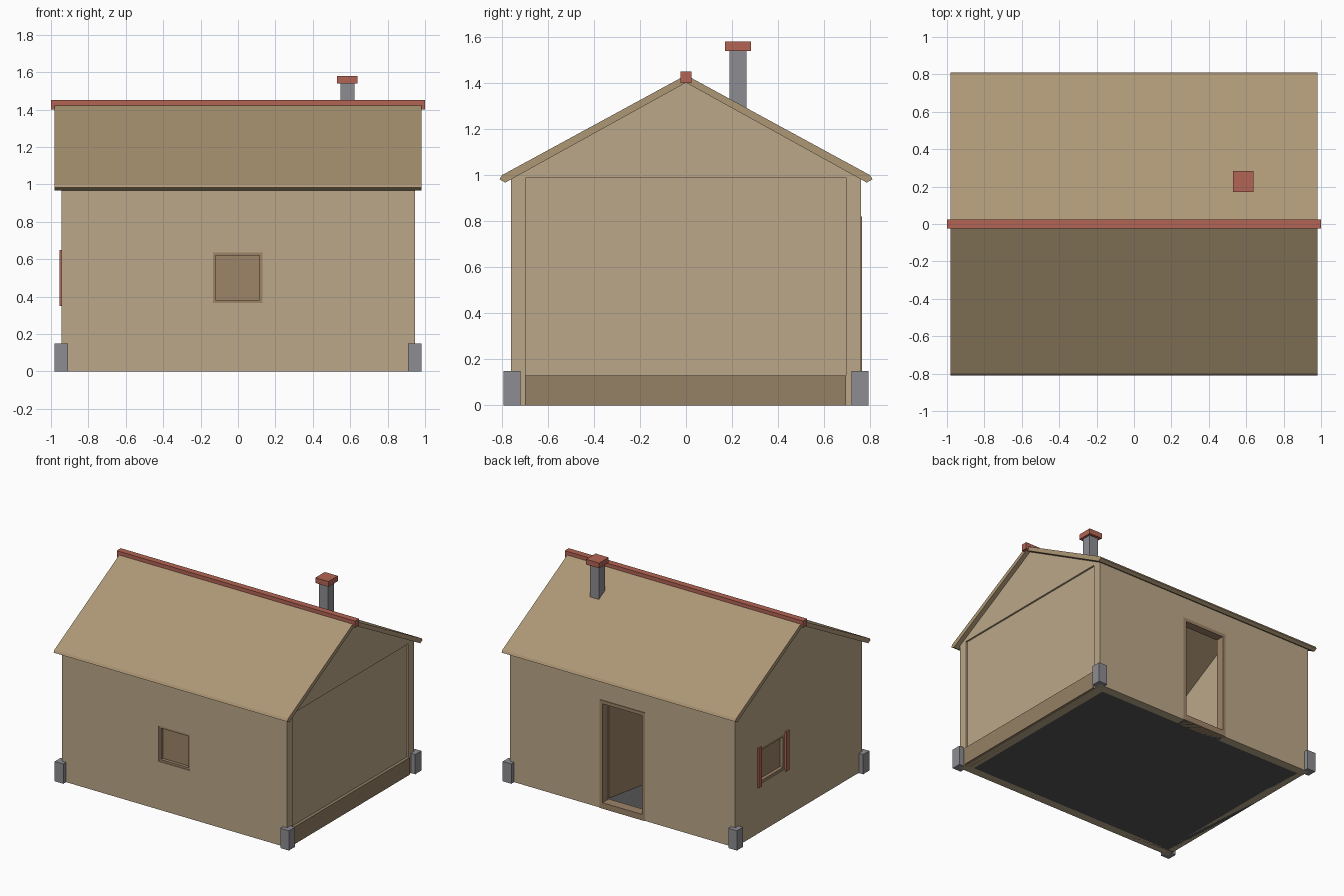
import bpy, bmesh, math
from mathutils import Matrix

if "Cube" in bpy.data.objects:
    bpy.data.objects.remove(bpy.data.objects["Cube"])


def material(name, rgb):
    m = bpy.data.materials.new(name)
    m.diffuse_color = (*rgb, 1)
    m.use_nodes = True
    m.node_tree.nodes["Principled BSDF"].inputs["Base Color"].default_value = m.diffuse_color
    return m


PLASTER = material("plaster", (0.50, 0.39, 0.25))
THATCH = material("roof_tan", (0.42, 0.31, 0.18))
WOOD = material("wood", (0.34, 0.23, 0.14))
PLINTH = material("plinth", (0.30, 0.22, 0.13))
RED = material("red", (0.45, 0.13, 0.09))
STONE = material("stone", (0.27, 0.27, 0.29))
DARK = material("floor_grey", (0.09, 0.09, 0.09))


def finish(name, bm, mat):
    bmesh.ops.recalc_face_normals(bm, faces=bm.faces[:])
    me = bpy.data.meshes.new(name)
    bm.to_mesh(me)
    bm.free()
    me.materials.append(mat)
    ob = bpy.data.objects.new(name, me)
    bpy.context.collection.objects.link(ob)
    return ob


def box(name, x, y, z, mat):
    """Box from (min, max) ranges."""
    bm = bmesh.new()
    bmesh.ops.create_cube(bm, size=1)
    for v in bm.verts:
        v.co = [r[0] if c < 0 else r[1] for c, r in zip(v.co, (x, y, z))]
    return finish(name, bm, mat)


def prism(name, profile, x0, x1, mat):
    """Extrude a (y, z) profile along x."""
    bm = bmesh.new()
    f = bm.faces.new([bm.verts.new((x0, y, z)) for y, z in profile])
    ext = bmesh.ops.extrude_face_region(bm, geom=[f])
    for v in ext["geom"]:
        if isinstance(v, bmesh.types.BMVert):
            v.co.x = x1
    return finish(name, bm, mat)


def place(name, axis, a, d, z, mat):
    """Box with run a along a wall and depth d through it."""
    x, y = (a, d) if axis == "x" else (d, a)
    return box(name, x, y, z, mat)


def pierced_wall(name, axis, run, d, hole, hz, top):
    """Wall built from pieces around one opening."""
    place(name + "_left", axis, (run[0], hole[0]), d, (0, top), PLASTER)
    place(name + "_right", axis, (hole[1], run[1]), d, (0, top), PLASTER)
    place(name + "_above", axis, hole, d, (hz[1], top), PLASTER)
    if hz[0] > 0:
        place(name + "_below", axis, hole, d, (0, hz[0]), PLASTER)


def frame(name, axis, a, d, z, w, mat, bottom=True):
    """Rectangular frame of bars."""
    place(name + "_side_a", axis, (a[0], a[0] + w), d, z, mat)
    place(name + "_side_b", axis, (a[1] - w, a[1]), d, z, mat)
    inner = (a[0] + w, a[1] - w)
    place(name + "_top", axis, inner, d, (z[1] - w, z[1]), mat)
    if bottom:
        place(name + "_bottom", axis, inner, d, (z[0], z[0] + w), mat)


# Walls
H = 0.99
pierced_wall("front_wall", "x", (-0.945, 0.945), (-0.76, -0.695), (-0.135, 0.13), (0.365, 0.635), H)
pierced_wall("back_wall", "x", (-0.945, 0.945), (0.695, 0.76), (-0.185, 0.185), (0, 0.815), H)
pierced_wall("left_wall", "y", (-0.695, 0.695), (-0.943, -0.88), (0.16, 0.455), (0.365, 0.635), H)
box("right_wall", (0.87, 0.932), (-0.695, 0.695), (0, H), PLASTER)
for s, side in ((-1, "left"), (1, "right")):
    prism(side + "_gable", [(-0.76, H), (0.76, H), (0, 1.405)], s * 0.88, s * 0.945, PLASTER)
box("right_plinth", (0.9, 0.955), (-0.7, 0.695), (0, 0.13), PLINTH)
box("floor", (-0.94, 0.94), (-0.755, 0.755), (0.0, 0.03), DARK)

# Windows
frame("front_window_frame", "x", (-0.135, 0.13), (-0.755, -0.70), (0.365, 0.635), 0.016, WOOD)
box("front_window_panel", (-0.12, 0.115), (-0.73, -0.72), (0.38, 0.62), WOOD)
frame("left_window_frame", "y", (0.16, 0.455), (-0.94, -0.89), (0.365, 0.635), 0.02, WOOD)
box("left_window_panel", (-0.915, -0.905), (0.18, 0.435), (0.385, 0.615), WOOD)
for n, y in (("a", (0.125, 0.16)), ("b", (0.455, 0.49))):
    box("red_window_strip_" + n, (-0.955, -0.94), y, (0.35, 0.65), RED)

# Doorway with a leaf swung inward
frame("door_frame", "x", (-0.19, 0.19), (0.70, 0.765), (0.0, 0.82), 0.025, WOOD, False)
box("door_threshold", (-0.165, 0.165), (0.69, 0.765), (0, 0.045), WOOD)
leaf = box("door_leaf", (-0.32, 0), (-0.02, 0), (0.05, 0.785), WOOD)
leaf.matrix_world = Matrix.Translation((0.163, 0.69, 0)) @ Matrix.Rotation(math.radians(78), 4, "Z")

# Roof slopes and ridge
for s, side in ((-1, "front"), (1, "back")):
    prism(side + "_roof", [(0, 1.435), (s * 0.80, 1.0), (s * 0.81, 0.982), (s * 0.785, 0.968), (0, 1.402)],
          -0.98, 0.98, THATCH)
box("ridge_beam", (-1, 1), (-0.024, 0.024), (1.4, 1.45), RED)

# Chimney and stove
box("chimney", (0.547, 0.623), (0.19, 0.263), (0.27, 1.54), STONE)
box("chimney_cap", (0.53, 0.64), (0.17, 0.283), (1.54, 1.58), RED)
box("stove", (0.44, 0.73), (0.1, 0.35), (0.03, 0.27), STONE)

# Corner stones
for sx in (-1, 1):
    for sy in (-1, 1):
        box("corner_stone", sorted((sx * 0.91, sx * 0.982)), sorted((sy * 0.72, sy * 0.793)), (0, 0.15), STONE)
